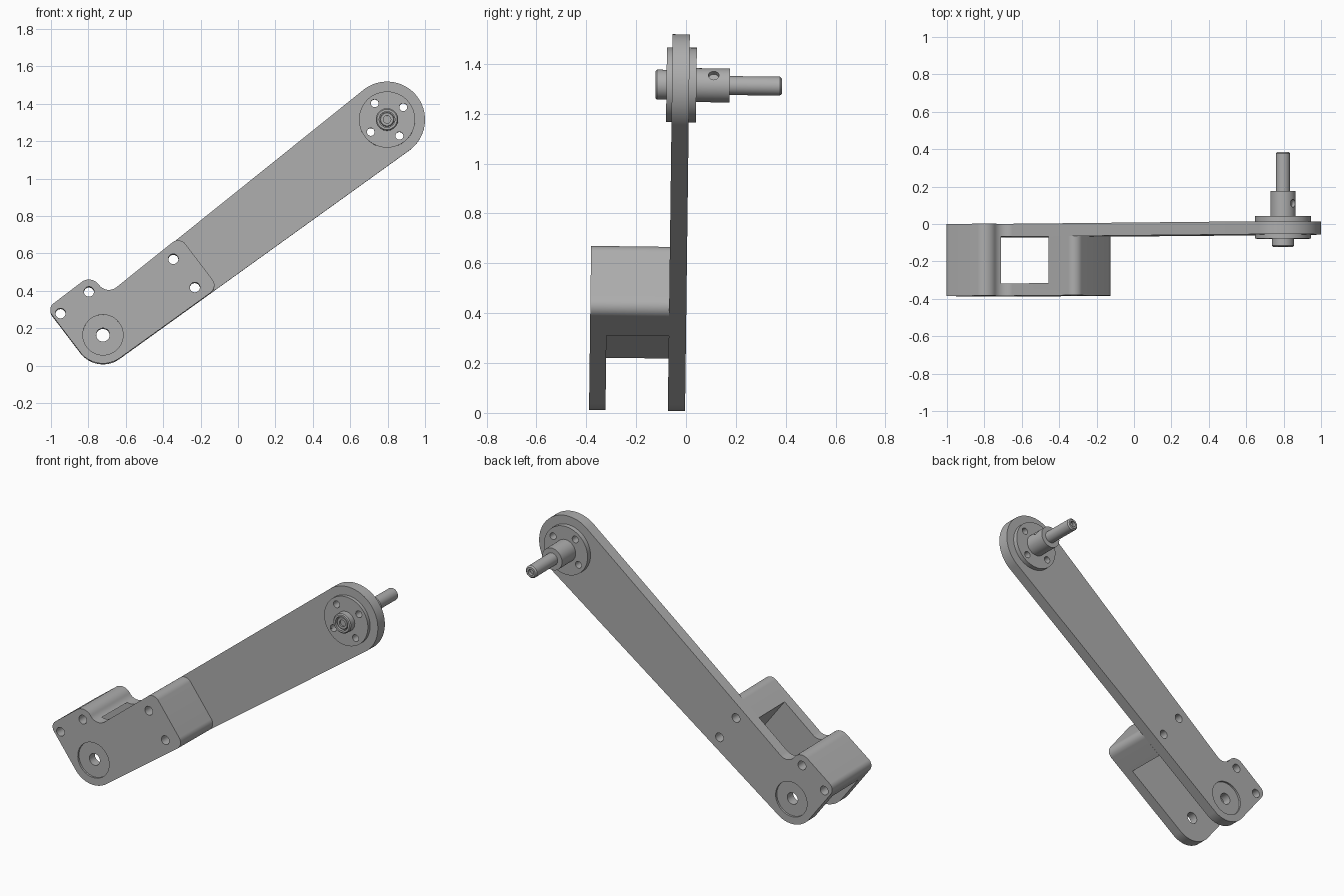
import bpy, bmesh
from math import radians, sin, cos, pi
from mathutils import Matrix, Vector

cube = bpy.data.objects.get("Cube")
if cube:
    bpy.data.objects.remove(cube, do_unlink=True)

steel = bpy.data.materials.new("satin_grey")
steel.use_nodes = True
GREY = (0.42, 0.42, 0.42, 1)
steel.diffuse_color = GREY
steel.node_tree.nodes["Principled BSDF"].inputs["Base Color"].default_value = GREY

# Working frame: X along the arm from the pivot, Y across it, Z towards the front
LENGTH = 1.908
ARM_T, GAP_END, FRONT = 0.069, 0.319, 0.385
SLOPE = 37.25
PLACE = (Matrix.Translation((0, -0.004, 0)) @ Matrix.Rotation(radians(-0.73), 4, 'X')
         @ Matrix.Translation((-0.722, 0, 0.16))
         @ Matrix.Rotation(radians(-SLOPE), 4, 'Y')
         @ Matrix.Rotation(radians(90), 4, 'X'))


def arc(cx, cy, r, a0, a1, steps=16):
    return [(cx + r * cos(radians(a0 + (a1 - a0) * i / steps)),
             cy + r * sin(radians(a0 + (a1 - a0) * i / steps))) for i in range(steps + 1)]


def finish(bm, name):
    bmesh.ops.recalc_face_normals(bm, faces=bm.faces)
    mesh = bpy.data.meshes.new(name)
    bm.to_mesh(mesh)
    bm.free()
    mesh.materials.append(steel)
    obj = bpy.data.objects.new(name, mesh)
    bpy.context.collection.objects.link(obj)
    return obj


def plate(name, outline, z0, z1):
    bm = bmesh.new()
    face = bm.faces.new([bm.verts.new((x, y, z0)) for x, y in outline])
    new = bmesh.ops.extrude_face_region(bm, geom=[face])["geom"]
    verts = [v for v in new if isinstance(v, bmesh.types.BMVert)]
    bmesh.ops.translate(bm, verts=verts, vec=(0, 0, z1 - z0))
    return finish(bm, name)


def lathe(name, profile, center, steps=64):
    bm = bmesh.new()
    verts = [bm.verts.new((r, 0, z)) for r, z in profile]
    edges = [bm.edges.new(pair) for pair in zip(verts, verts[1:])]
    bmesh.ops.spin(bm, geom=verts + edges, cent=(0, 0, 0), axis=(0, 0, 1),
                   angle=2 * pi, steps=steps, use_merge=True)
    bmesh.ops.remove_doubles(bm, verts=bm.verts, dist=1e-5)
    bmesh.ops.translate(bm, verts=bm.verts, vec=center)
    return finish(bm, name)


def drill(name, holes, z0=-1, z1=1):
    """Cutter made of separate cylinders (x, y, radius)."""
    bm = bmesh.new()
    for x, y, r in holes:
        bmesh.ops.create_cone(bm, cap_ends=True, segments=32, radius1=r, radius2=r,
                              depth=z1 - z0,
                              matrix=Matrix.Translation((x, y, (z0 + z1) / 2)))
    return finish(bm, name)


def box(name, low, high):
    low, high = Vector(low), Vector(high)
    bm = bmesh.new()
    bmesh.ops.create_cube(bm, size=1, matrix=Matrix.Translation((low + high) / 2)
                          @ Matrix.Diagonal((*(high - low), 1)))
    return finish(bm, name)


def cut(obj, cutter):
    mod = obj.modifiers.new("cut", 'BOOLEAN')
    mod.operation, mod.solver, mod.object = 'DIFFERENCE', 'EXACT', cutter
    bpy.context.view_layer.objects.active = obj
    bpy.ops.object.modifier_apply(modifier=mod.name)
    bpy.data.objects.remove(cutter, do_unlink=True)


# Shared outline: ear above the pivot, then the rounded pivot end
ear_and_pivot = (arc(0.21, 0.224, 0.065, -90, -180) + arc(0.08, 0.229, 0.065, 0, 90)
                 + arc(-0.108, 0.249, 0.045, 90, 180) + arc(0, 0, 0.153, 180, 268.5, 32))
arm_tip = arc(LENGTH, 0, 0.203, -91.5, 91.5, 64)
bracket_tip = arc(0.595, -0.119, 0.05, -91.5, 0) + arc(0.595, 0.119, 0.05, 0, 91.5)

arm = plate("arm", arm_tip + ear_and_pivot, 0, ARM_T)
bracket = plate("bracket", bracket_tip + ear_and_pivot, ARM_T, FRONT)

# Opening between the arm and the front plate of the bracket
cut(bracket, box("opening", (-0.4, -0.4, 0), (0.46, 0.188, GAP_END)))

# Bolt holes, pivot bores and shallow bearing seats
bolts = [(-0.111, 0.229, 0.027), (0.08, 0.229, 0.027),
         (0.545, 0.095, 0.027), (0.545, -0.095, 0.027), (0, 0, 0.036)]
SEAT = 0.012
for part, z0, z1 in ((arm, -1, SEAT), (bracket, FRONT - SEAT, 1)):
    cut(part, drill("bolt_cutter", bolts))
    cut(part, drill("seat_cutter", [(0, 0, 0.108)], z0, z1))

# Hub: two flanges clamping the arm, front boss, rear collar
hub = lathe("hub", [(0, 0.115), (0.042, 0.115), (0.042, 0.135), (0.054, 0.135),
                    (0.06, 0.129), (0.06, 0.091), (0.15, 0.091), (0.15, ARM_T),
                    (0.05, ARM_T), (0.05, 0), (0.15, 0), (0.15, -0.029),
                    (0.068, -0.029), (0.068, -0.163), (0, -0.163)], (LENGTH, 0, 0))
shaft = lathe("shaft", [(0, 0.118), (0.02, 0.118), (0.02, 0.128), (0.034, 0.128),
                        (0.038, 0.124), (0.038, -0.364), (0.03, -0.372), (0.018, -0.372),
                        (0.018, -0.352), (0, -0.352)], (LENGTH, 0, 0))
ring = [(LENGTH + 0.109 * cos(k * pi / 2), 0.109 * sin(k * pi / 2), 0.021) for k in range(4)]
for part in (arm, hub):
    cut(part, drill("flange_cutter", ring))

# Set screw hole in the side of the collar
screw = drill("screw_cutter", [(0, 0, 0.021)], 0.045, 0.2)
screw.data.transform(Matrix.Translation((LENGTH, 0, -0.098)) @ Matrix.Rotation(pi / 2, 4, 'Y'))
cut(hub, screw)

# Stand the assembly in place and shade it
for part in (arm, bracket, hub, shaft):
    part.data.transform(PLACE)
    bpy.ops.object.select_all(action='DESELECT')
    part.select_set(True)
    bpy.context.view_layer.objects.active = part
    bpy.ops.object.shade_smooth_by_angle(angle=radians(30))
